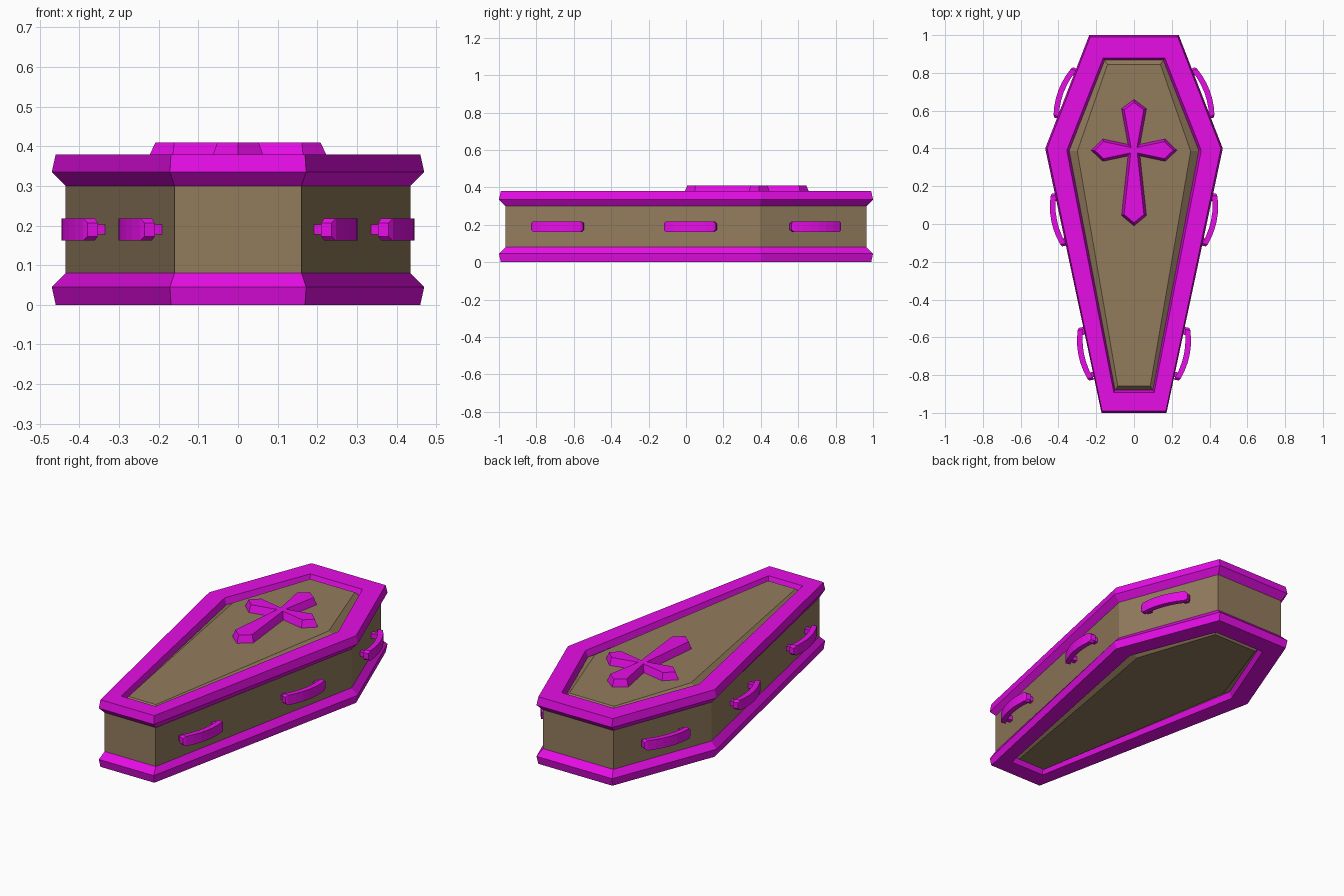
import bpy, bmesh, math
from mathutils import Vector

if "Cube" in bpy.data.objects:
    bpy.data.objects.remove(bpy.data.objects["Cube"])


def material(name, rgb):
    m = bpy.data.materials.new(name)
    m.diffuse_color = (*rgb, 1)
    m.use_nodes = True
    m.node_tree.nodes["Principled BSDF"].inputs["Base Color"].default_value = m.diffuse_color
    return m


MAGENTA = material("magenta trim", (0.79, 0.004, 0.79))
BROWN = material("brown wood", (0.29, 0.20, 0.108))


def finish(bm, name, mat):
    bmesh.ops.recalc_face_normals(bm, faces=bm.faces)
    me = bpy.data.meshes.new(name)
    bm.to_mesh(me)
    bm.free()
    me.materials.append(mat)
    ob = bpy.data.objects.new(name, me)
    bpy.context.collection.objects.link(ob)
    return ob


def coffin_ring(head_x, head_y, mid_x, mid_y, foot_x, foot_y, z):
    half = [(foot_x, foot_y), (mid_x, mid_y), (head_x, head_y)]
    return [(x, y, z) for x, y in half] + [(-x, y, z) for x, y in reversed(half)]


def loft(name, rings, mat, cap_start=False, cap_end=False):
    bm = bmesh.new()
    loops = [[bm.verts.new(p) for p in ring] for ring in rings]
    for a, b in zip(loops, loops[1:]):
        n = len(a)
        for i in range(n):
            bm.faces.new((a[i], a[(i + 1) % n], b[(i + 1) % n], b[i]))
    if cap_start:
        bm.faces.new(loops[0])
    if cap_end:
        bm.faces.new(loops[-1])
    return finish(bm, name, mat)


# Coffin outlines: head x, y, widest x, y, foot x, y
WALL = (0.22, 0.965, 0.435, 0.395, 0.16, -0.965)
OUTER = (0.237, 1.0, 0.47, 0.40, 0.172, -1.0)
EDGE = (0.232, 0.99, 0.46, 0.40, 0.169, -0.99)
OPENING = (0.163, 0.88, 0.356, 0.39, 0.107, -0.892)
GROOVE = (0.155, 0.867, 0.343, 0.388, 0.10, -0.879)
PANEL = (0.14, 0.845, 0.30, 0.385, 0.086, -0.858)

# Box walls
loft("coffin_walls", [coffin_ring(*WALL, 0.08), coffin_ring(*WALL, 0.30)], BROWN)

# Lid, and the same moulding flipped for the base
for part, place in (("lid", lambda z: z), ("base", lambda z: 0.38 - z)):
    trim = [(WALL, 0.30), (OUTER, 0.335), (EDGE, 0.38), (OPENING, 0.38), (GROOVE, 0.345)]
    loft(part + "_rim", [coffin_ring(*o, place(z)) for o, z in trim], MAGENTA)
    loft(part + "_panel", [coffin_ring(*GROOVE, place(0.345)),
                           coffin_ring(*PANEL, place(0.37))], BROWN, cap_end=True)

# Flared cross with sloping sides
right = [(0, -0.01), (0.066, 0.045), (0.032, 0.36), (0.165, 0.332), (0.227, 0.39),
         (0.165, 0.45), (0.032, 0.422), (0.066, 0.61), (0, 0.66)]
outline = right + [(-x, y) for x, y in reversed(right[1:-1])]
bm = bmesh.new()
face = bm.faces.new([bm.verts.new((x, y, 0.37)) for x, y in outline])
bm.normal_update()
bmesh.ops.inset_region(bm, faces=[face], thickness=0.013, depth=0.04,
                       use_boundary=True, use_even_offset=True)
finish(bm, "lid_cross", MAGENTA)


# Curved handles with two lugs each
def wall_frame(a, b, y):
    a, b = Vector((a[0], a[1], 0)), Vector((b[0], b[1], 0))
    along = (b - a).normalized()
    centre = a + (b - a) * ((y - a.y) / (b.y - a.y))
    return centre, along, Vector((along.y, -along.x, 0))


def handle(name, frame, side):
    centre, along, out = frame

    def section(t, near, far, half):
        pts = []
        for o, h in ((near, -half), (far, -half), (far, half), (near, half)):
            p = centre + along * t + out * o
            pts.append((side * p.x, p.y, 0.19 + h))
        return pts

    bar = [section(-0.142, 0.021, 0.048, 0.017)]
    for i in range(7):
        t = -0.13 + 0.26 * i / 6
        lift = 0.026 * (1 - (t / 0.142) ** 2)
        bar.append(section(t, 0.022 + lift, 0.052 + lift, 0.028))
    bar.append(section(0.142, 0.021, 0.048, 0.017))
    loft(name + "_bar", bar, MAGENTA, True, True)
    for label, t in (("foot", -0.115), ("head", 0.115)):
        loft(f"{name}_{label}_lug", [section(t - 0.014, -0.005, 0.035, 0.013),
                                     section(t + 0.014, -0.005, 0.035, 0.013)],
             MAGENTA, True, True)


FOOT, MID, HEAD = WALL[4:6], WALL[2:4], WALL[0:2]
for side, side_name in ((1, "right"), (-1, "left")):
    handle(side_name + "_foot_handle", wall_frame(FOOT, MID, -0.68), side)
    handle(side_name + "_middle_handle", wall_frame(FOOT, MID, 0.03), side)
    handle(side_name + "_head_handle", wall_frame(MID, HEAD, 0.68), side)
